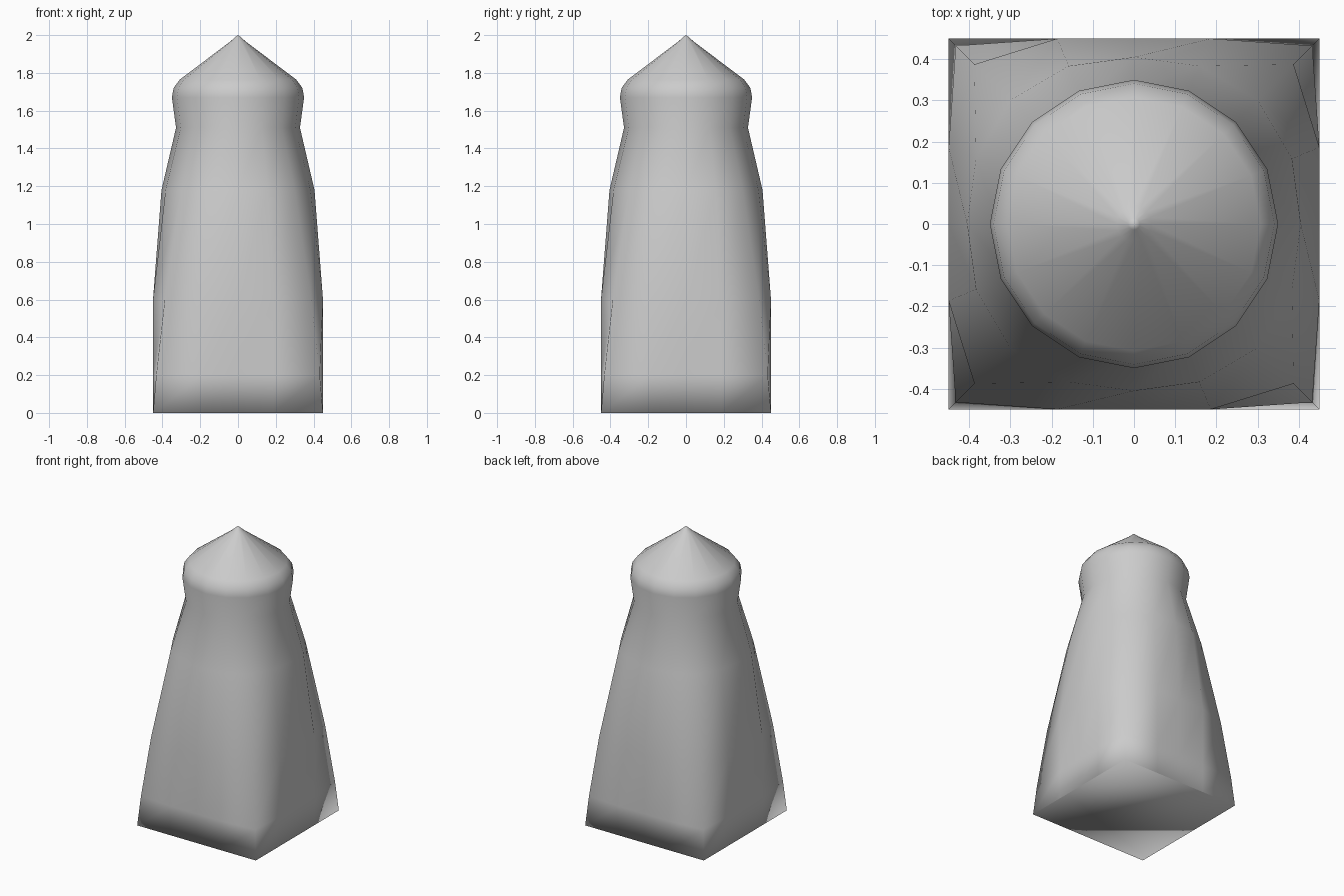
import bpy, bmesh, math

if "Cube" in bpy.data.objects:
    bpy.data.objects.remove(bpy.data.objects["Cube"])

SEG = 16
# Each ring: height, half-width of square limit, radius towards the corners
RINGS = [
    (0.00, 0.45, 0.636), (0.20, 0.45, 0.612), (0.60, 0.45, 0.548),
    (1.18, 0.405, 0.425), (1.51, 0.328, 0.328), (1.67, 0.35, 0.35),
    (1.72, 0.341, 0.341), (1.765, 0.308, 0.308), (1.965, 0.042, 0.042),
    (1.99, 0.014, 0.014),
]


def ring_point(half, corner, i):
    """Point on a circle that blends into a square of the given half-width."""
    a = 2 * math.pi * i / SEG
    square = half / max(abs(math.cos(a)), abs(math.sin(a)))
    # round rings stay circular, square rings reach out to the corner radius
    if corner < 0.45:
        r = half + (corner - half) * math.sin(2 * a) ** 2
    else:
        r = min(square, corner)
    return r * math.cos(a), r * math.sin(a)


# Square-footed body lofted into a round head with a pointed cap
bm = bmesh.new()
loops = [[bm.verts.new((*ring_point(h, c, i), z)) for i in range(SEG)]
         for z, h, c in RINGS]
for low, high in zip(loops, loops[1:]):
    for i in range(SEG):
        j = (i + 1) % SEG
        bm.faces.new((low[i], low[j], high[j], high[i]))

# Flat base and tip
bm.faces.new(loops[0][::-1])
tip = bm.verts.new((0, 0, 2.0))
for i in range(SEG):
    bm.faces.new((loops[-1][i], loops[-1][(i + 1) % SEG], tip))

for f in bm.faces:
    f.smooth = True
mesh = bpy.data.meshes.new("pawn_post")
bm.to_mesh(mesh)
bm.free()
bpy.context.collection.objects.link(bpy.data.objects.new("post_body", mesh))
